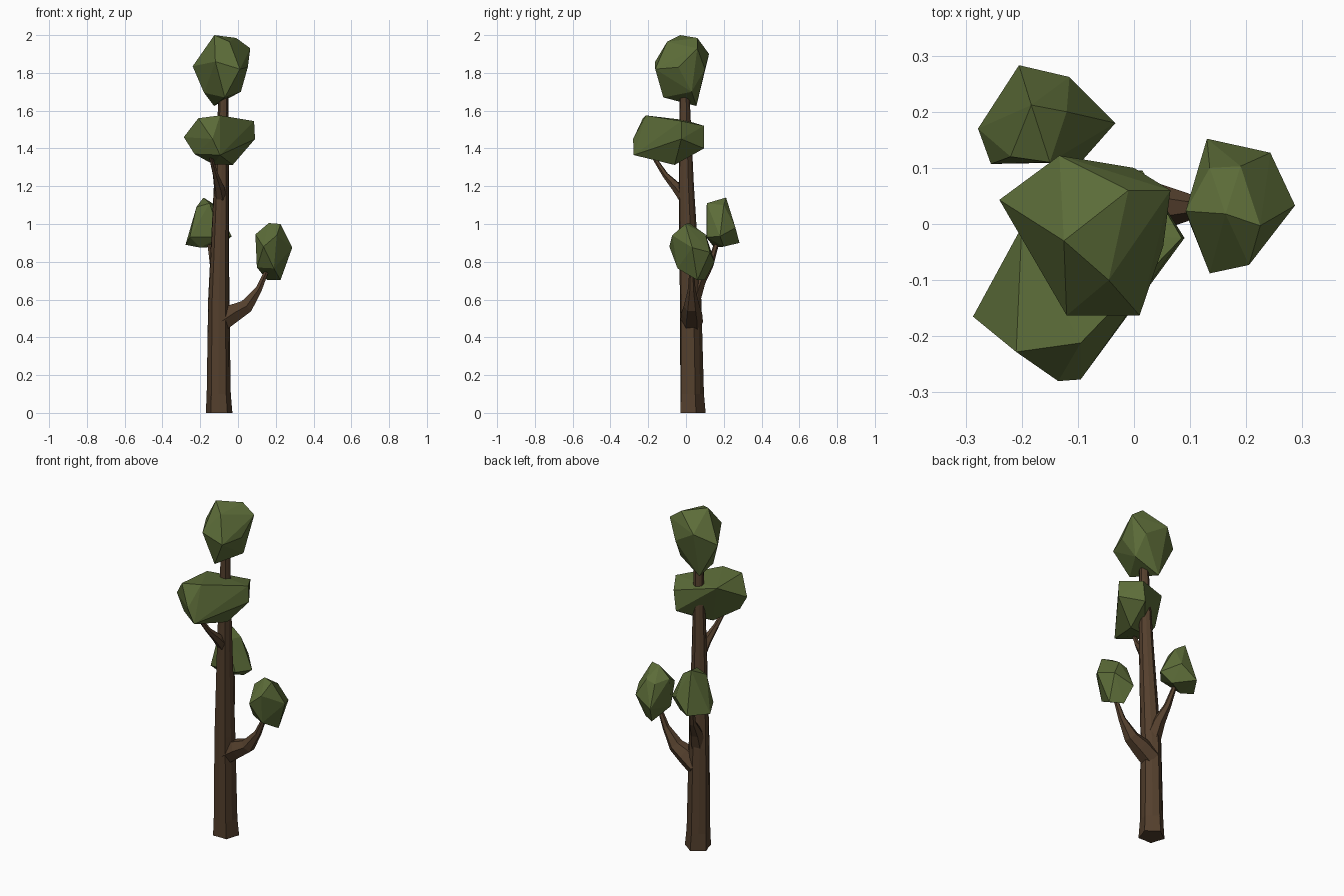
import bpy, bmesh, math
from mathutils import Vector


def material(name, rgb):
    m = bpy.data.materials.new(name)
    m.diffuse_color = (*rgb, 1)
    return m


BARK = material("bark brown", (0.088, 0.050, 0.026))
LEAF = material("leaf green", (0.107, 0.150, 0.040))


def finish(bm, name, mat):
    bmesh.ops.recalc_face_normals(bm, faces=bm.faces)
    me = bpy.data.meshes.new(name)
    bm.to_mesh(me)
    bm.free()
    me.materials.append(mat)
    ob = bpy.data.objects.new(name, me)
    bpy.context.collection.objects.link(ob)
    return ob


def limb(name, path, sides, level=False):
    """Tapered tube; path rows are x, y, z, radius, lobe depth."""
    bm = bmesh.new()
    pts = [Vector(p[:3]) for p in path]
    rings = []
    for i, p in enumerate(path):
        d = pts[min(i + 1, len(pts) - 1)] - pts[max(i - 1, 0)]
        d = Vector((0, 0, 1)) if level else d.normalized()
        u = Vector((0, 1, 0)) if level else d.cross(Vector((0, 0, 1))).normalized()
        v = d.cross(u)
        ring = []
        for k in range(sides):
            a = math.tau * k / sides
            r = p[3] * (1 - p[4] * (k % 2))
            ring.append(bm.verts.new(pts[i] + (u * math.cos(a) + v * math.sin(a)) * r))
        rings.append(ring)
    for a, b in zip(rings, rings[1:]):
        for k in range(sides):
            n = (k + 1) % sides
            bm.faces.new((a[k], a[n], b[n], b[k]))
    bm.faces.new(rings[0])
    bm.faces.new(rings[-1])
    return finish(bm, name, BARK)


def crown(name, corners):
    """Faceted leaf clump: the convex hull of a few corner points."""
    bm = bmesh.new()
    for c in corners:
        bm.verts.new(c)
    res = bmesh.ops.convex_hull(bm, input=bm.verts)
    spare = {g for g in res["geom_interior"] if isinstance(g, bmesh.types.BMVert)}
    bmesh.ops.delete(bm, geom=list(spare), context='VERTS')
    return finish(bm, name, LEAF)


# Trunk with shallow root lobes
limb("trunk", [
    (-0.100, 0.030, 0.00, 0.074, 0.22),
    (-0.102, 0.028, 0.10, 0.067, 0.14),
    (-0.102, 0.022, 0.60, 0.059, 0.08),
    (-0.088, 0.000, 1.20, 0.042, 0.08),
    (-0.077, -0.008, 1.68, 0.027, 0.08),
    (-0.077, -0.008, 1.76, 0.022, 0.08)], 10, True)

# Branches
limb("right_branch", [
    (-0.095, 0.03, 0.48, 0.060, 0),
    (-0.020, 0.03, 0.53, 0.055, 0),
    (0.045, 0.03, 0.565, 0.042, 0),
    (0.110, 0.03, 0.655, 0.020, 0),
    (0.160, 0.03, 0.77, 0.011, 0)], 6)
limb("back_branch", [
    (-0.100, 0.03, 0.60, 0.048, 0),
    (-0.115, 0.07, 0.70, 0.036, 0),
    (-0.130, 0.125, 0.78, 0.020, 0),
    (-0.155, 0.170, 0.92, 0.011, 0)], 6)
limb("front_branch", [
    (-0.090, -0.00, 1.13, 0.036, 0),
    (-0.100, -0.05, 1.195, 0.028, 0),
    (-0.118, -0.11, 1.26, 0.016, 0),
    (-0.145, -0.175, 1.36, 0.010, 0)], 6)

# Leaf clumps
crown("top_leaves", [
    (-0.125, -0.03, 2.0), (-0.01, 0.06, 1.985), (-0.045, -0.10, 1.965),
    (0.065, 0.06, 1.93), (-0.133, 0.122, 1.90), (-0.24, 0.043, 1.835),
    (0.052, -0.04, 1.83), (0.01, -0.163, 1.82), (-0.12, -0.163, 1.86),
    (0.0, 0.10, 1.82), (-0.127, 0.055, 1.625), (-0.18, 0.0, 1.695),
    (0.015, 0.03, 1.70), (-0.07, -0.12, 1.67)])
crown("middle_leaves", [
    (-0.21, -0.228, 1.56), (-0.095, -0.212, 1.575), (-0.287, -0.165, 1.46),
    (-0.135, -0.28, 1.45), (-0.095, -0.277, 1.365), (0.085, -0.025, 1.545),
    (0.09, -0.025, 1.45), (0.015, 0.095, 1.52), (0.0, 0.095, 1.40),
    (-0.2, -0.005, 1.55), (-0.028, -0.06, 1.313), (-0.13, -0.07, 1.315),
    (-0.23, -0.18, 1.37)])
crown("right_leaves", [
    (0.163, 0.018, 1.005), (0.225, -0.003, 1.0), (0.287, 0.033, 0.875),
    (0.243, 0.127, 0.85), (0.13, 0.152, 0.80), (0.19, 0.103, 0.945),
    (0.092, 0.023, 0.945), (0.135, -0.088, 0.88), (0.205, -0.073, 0.94),
    (0.10, 0.0, 0.77), (0.155, 0.10, 0.703), (0.225, 0.06, 0.703),
    (0.135, 0.10, 0.93), (0.19, -0.045, 0.765)])
crown("back_leaves", [
    (-0.183, 0.212, 1.14), (-0.15, 0.11, 1.11), (-0.205, 0.283, 0.90),
    (-0.115, 0.262, 0.98), (-0.033, 0.18, 0.935), (-0.095, 0.11, 0.93),
    (-0.255, 0.107, 0.93), (-0.278, 0.17, 0.89), (-0.20, 0.15, 0.875),
    (-0.10, 0.20, 0.88), (-0.22, 0.12, 1.09), (-0.12, 0.20, 1.10)])
